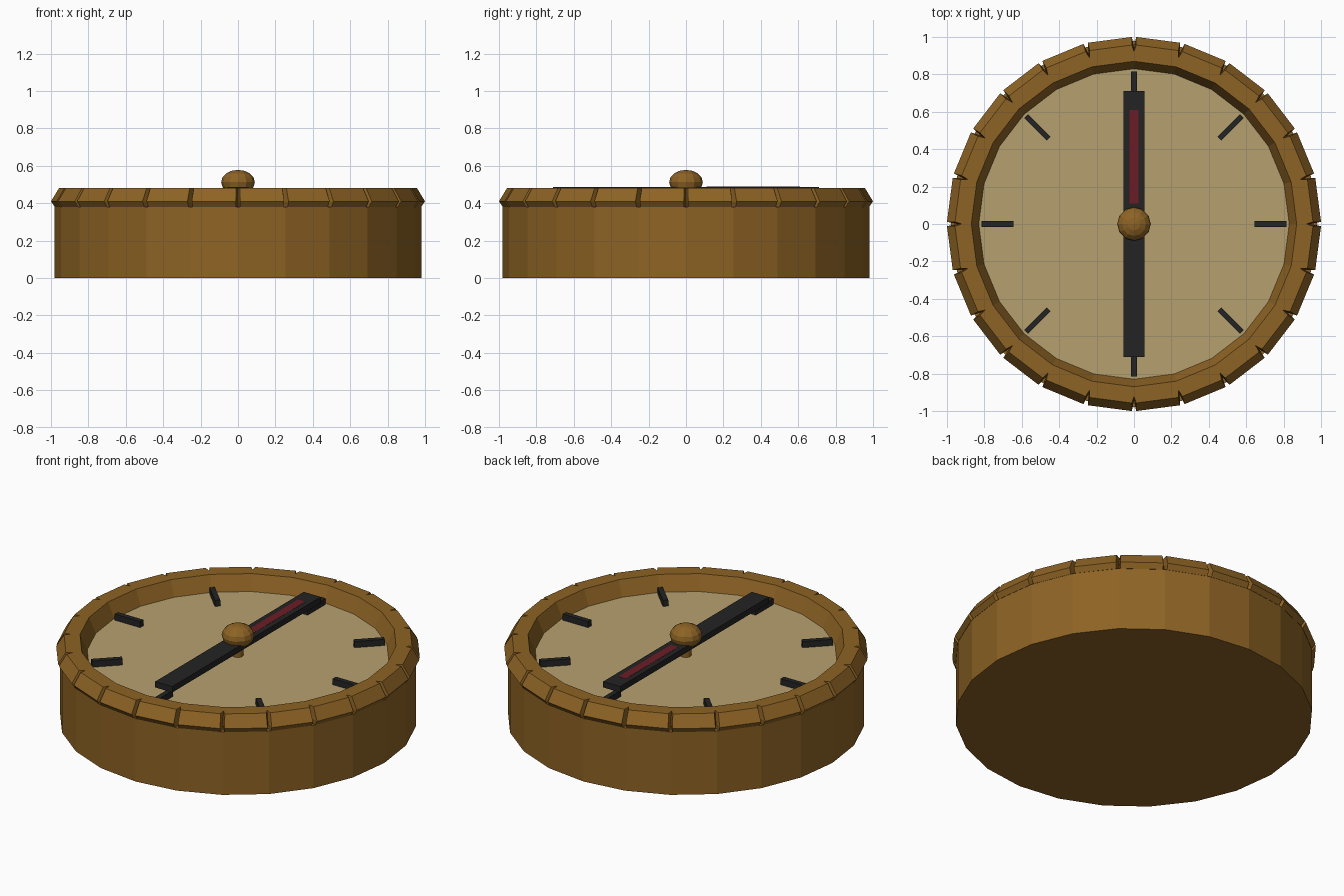
import bpy, bmesh, math
from mathutils import Matrix, Vector

if "Cube" in bpy.data.objects:
    bpy.data.objects.remove(bpy.data.objects["Cube"])

SIDES = 24


def material(name, rgb):
    m = bpy.data.materials.new(name)
    m.diffuse_color = (*rgb, 1.0)
    m.use_nodes = True
    m.node_tree.nodes["Principled BSDF"].inputs["Base Color"].default_value = m.diffuse_color
    return m


WOOD = material("brown wood", (0.27, 0.125, 0.018))
TAN = material("tan dial", (0.47, 0.355, 0.157))
BLACK = material("black", (0.017, 0.017, 0.017))
RED = material("dark red", (0.15, 0.012, 0.018))


def finish(bm, name, mat):
    bmesh.ops.recalc_face_normals(bm, faces=bm.faces[:])
    me = bpy.data.meshes.new(name)
    bm.to_mesh(me)
    bm.free()
    me.materials.append(mat)
    ob = bpy.data.objects.new(name, me)
    bpy.context.collection.objects.link(ob)
    return ob


def cylinder(name, r, z0, z1, mat, sides=SIDES):
    bm = bmesh.new()
    bmesh.ops.create_cone(bm, cap_ends=True, segments=sides, radius1=r, radius2=r,
                          depth=z1 - z0, matrix=Matrix.Translation((0, 0, (z0 + z1) / 2)))
    return finish(bm, name, mat)


def box(name, centre, size, mat, turn=0.0):
    bm = bmesh.new()
    mtx = (Matrix.Rotation(turn, 4, 'Z') @ Matrix.Translation(centre)
           @ Matrix.Diagonal((*size, 1)))
    bmesh.ops.create_cube(bm, size=1, matrix=mtx)
    return finish(bm, name, mat)


# Case and dial
cylinder("case", 0.98, 0.0, 0.38, WOOD)
cylinder("dial", 0.84, 0.38, 0.39, TAN)


# Bezel ring: bevelled section, with a V notch at every corner
def bezel():
    bm = bmesh.new()
    gap = 0.012
    inner = [(0.83, 0.38), (0.83, 0.39), (0.87, 0.48)]
    notch = [(0.92, 0.48), (0.945, 0.41), (0.935, 0.38)]
    outer = [(0.957, 0.48), (1.0, 0.41), (0.98, 0.38)]

    def column(points, a):
        return [bm.verts.new((r * math.cos(a), r * math.sin(a), z)) for r, z in points]

    cols = []
    for k in range(SIDES):
        a = 2 * math.pi * k / SIDES
        cols.append((column(inner, a), column(notch, a),
                     column(outer, a - gap), column(outer, a + gap)))
    for k in range(SIDES):
        i, n, before, after = cols[k]
        i2, n2, before2, _ = cols[(k + 1) % SIDES]
        for j in range(2):
            bm.faces.new((i[j], i[j + 1], i2[j + 1], i2[j]))
            bm.faces.new((after[j], after[j + 1], before2[j + 1], before2[j]))
            for side in (before, after):
                bm.faces.new((n[j], n[j + 1], side[j + 1], side[j]))
        bm.faces.new((i[2], n[0], after[0], before2[0], n2[0], i2[2]))
        bm.faces.new((i[0], n[2], after[2], before2[2], n2[2], i2[0]))
    return finish(bm, "bezel", WOOD)


bezel()

# Eight direction marks
for k in range(8):
    box(f"dial_mark_{k + 1}", (0.73, 0, 0.407), (0.17, 0.03, 0.04), BLACK, k * math.pi / 4)

# Needle with red strip on its north half, on a pin
box("needle", (0, 0, 0.469), (0.114, 1.42, 0.036), BLACK)
box("needle_red_strip", (0, 0.36, 0.487), (0.05, 0.5, 0.002), RED)
cylinder("pivot_pin", 0.03, 0.385, 0.46, WOOD, 12)

# Flattened hub knob
bm = bmesh.new()
bmesh.ops.create_uvsphere(bm, u_segments=12, v_segments=8, radius=1,
                          matrix=Matrix.Translation((0, 0, 0.512))
                          @ Matrix.Diagonal((0.09, 0.09, 0.066, 1)))
finish(bm, "hub_knob", WOOD)
